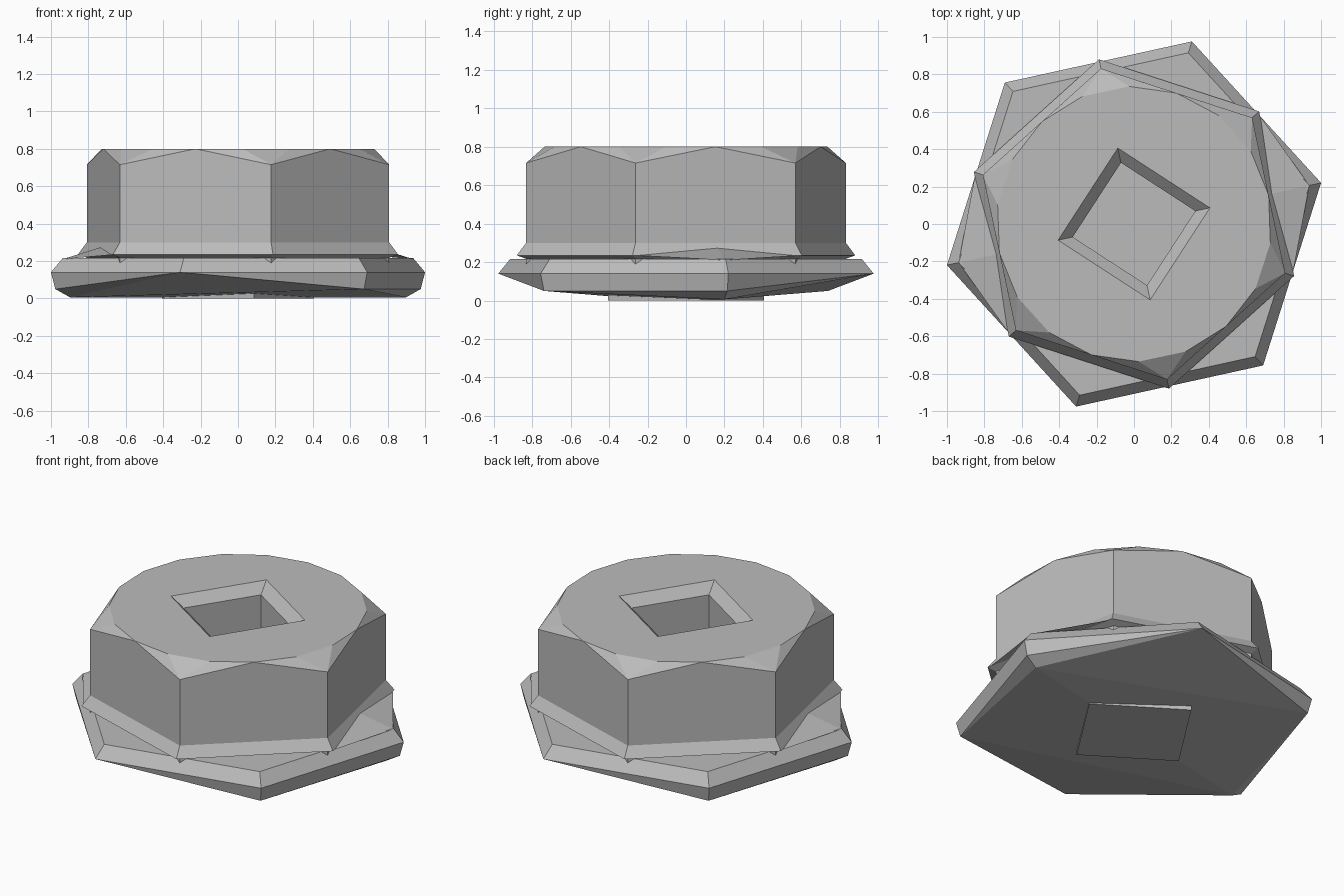
import bpy, bmesh, math
from mathutils import Vector

cube = bpy.data.objects.get("Cube")
if cube:
    bpy.data.objects.remove(cube, do_unlink=True)

grey = bpy.data.materials.new("plain_grey")
grey.use_nodes = True
COLOUR = (0.5, 0.5, 0.5, 1)
grey.diffuse_color = COLOUR
grey.node_tree.nodes["Principled BSDF"].inputs["Base Color"].default_value = COLOUR

FLANGE_TURN, NUT_TURN, SOCKET_TURN = 12.4, 42, 12


def polar(r, deg, z):
    a = math.radians(deg)
    return Vector((r * math.cos(a), r * math.sin(a), z))


def ring(n, r, z, turn):
    return [polar(r, turn + 360 * i / n, z) for i in range(n)]


def finish(name, bm):
    bmesh.ops.recalc_face_normals(bm, faces=bm.faces)
    mesh = bpy.data.meshes.new(name)
    bm.to_mesh(mesh)
    bm.free()
    obj = bpy.data.objects.new(name, mesh)
    bpy.context.collection.objects.link(obj)
    mesh.materials.append(grey)
    return obj


def hull(name, points):
    bm = bmesh.new()
    for p in points:
        bm.verts.new(p)
    out = bmesh.ops.convex_hull(bm, input=bm.verts)
    loose = [v for v in bm.verts if not v.link_faces]
    bmesh.ops.delete(bm, geom=loose, context='VERTS')
    bmesh.ops.dissolve_limit(bm, angle_limit=0.01, verts=bm.verts, edges=bm.edges)
    return finish(name, bm)


def loft(name, n, turn, sections):
    bm = bmesh.new()
    rings = [[bm.verts.new(p) for p in ring(n, r, z, turn)] for r, z in sections]
    bm.faces.new(rings[0][::-1])
    bm.faces.new(rings[-1])
    for low, high in zip(rings, rings[1:]):
        for i in range(n):
            j = (i + 1) % n
            bm.faces.new((low[i], low[j], high[j], high[i]))
    return finish(name, bm)


# Hex head with a rounded chamfer on its top corners
head = hull("hex_head", ring(6, 0.85, 0.1, NUT_TURN) + ring(6, 0.85, 0.715, NUT_TURN)
            + ring(18, 0.736, 0.8, NUT_TURN + 30))

# Flared skirt with an undercut below it
skirt = loft("flared_skirt", 6, NUT_TURN,
             [(0.82, 0.16), (0.83, 0.21), (0.9, 0.235), (0.85, 0.3)])

# Turned hex flange: bevelled top, two corners rising from a ridged underside
underside = []
for half in (0, 180):
    turn = FLANGE_TURN + half
    underside += [polar(1.0, turn, 0.05), polar(1.0, turn + 120, 0.05),
                  polar(0.92, turn, 0.006)]
flange = hull("flange", ring(6, 1.024, 0.14, FLANGE_TURN)
              + ring(6, 0.96, 0.215, FLANGE_TURN) + underside)

# Small ramps from the head down to two flange corners
for side, half in (("left", 0), ("right", 180)):
    turn = FLANGE_TURN + half
    hull(side + "_ramp", [polar(0.73, turn, 0.28), polar(0.96, turn, 0.21),
                          polar(0.89, turn - 30, 0.235), polar(0.89, turn + 30, 0.235)])

# Square pad under the flange
loft("square_pad", 4, SOCKET_TURN, [(0.415, 0), (0.415, 0.04)])

# Square socket with a chamfered mouth
cutter = loft("socket_cutter", 4, SOCKET_TURN,
              [(0.335, 0.08), (0.335, 0.74), (0.415, 0.8), (0.415, 0.9)])
cutter.hide_render = True
for part in (head, skirt, flange):
    mod = part.modifiers.new("socket", 'BOOLEAN')
    mod.operation = 'DIFFERENCE'
    mod.solver = 'EXACT'
    mod.object = cutter
    bpy.context.view_layer.objects.active = part
    bpy.ops.object.modifier_apply(modifier=mod.name)
bpy.data.objects.remove(cutter, do_unlink=True)
